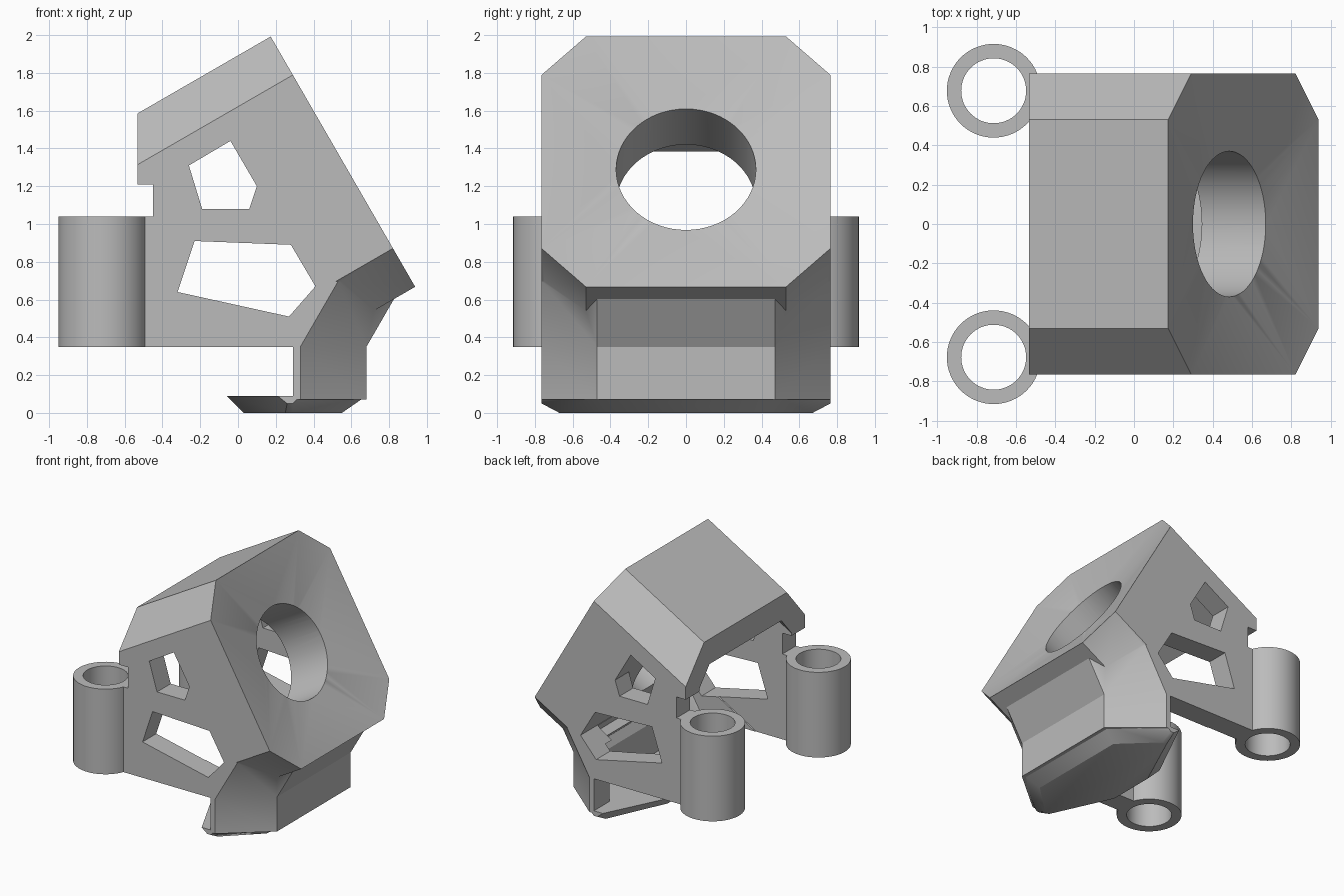
import bpy, bmesh, math
from mathutils import Vector

cube = bpy.data.objects.get("Cube")
if cube:
    bpy.data.objects.remove(cube, do_unlink=True)

grey = bpy.data.materials.new("light grey plastic")
grey.use_nodes = True
colour = (0.5, 0.5, 0.5, 1)
grey.diffuse_color = colour
grey.node_tree.nodes["Principled BSDF"].inputs["Base Color"].default_value = colour

# Tilted frame of the front plate: NORMAL faces out, DOWN runs down the plate
NORMAL = Vector((math.cos(math.radians(30)), 0, 0.5))
DOWN = Vector((0.5, 0, -NORMAL.x))
FACE, DISH, PLATE_BACK = 1.146, 1.064, 0.687
MID = -0.874


def hull(name, points):
    bm = bmesh.new()
    for p in points:
        bm.verts.new(p)
    bmesh.ops.convex_hull(bm, input=bm.verts)
    loose = [v for v in bm.verts if not v.link_faces]
    bmesh.ops.delete(bm, geom=loose, context='VERTS')
    bmesh.ops.dissolve_limit(bm, angle_limit=0.002, verts=bm.verts, edges=bm.edges)
    bmesh.ops.recalc_face_normals(bm, faces=bm.faces)
    mesh = bpy.data.meshes.new(name)
    bm.to_mesh(mesh)
    bm.free()
    ob = bpy.data.objects.new(name, mesh)
    mesh.materials.append(grey)
    bpy.context.collection.objects.link(ob)
    return ob


def boolean(ob, other, operation='DIFFERENCE'):
    mod = ob.modifiers.new("cut", 'BOOLEAN')
    mod.operation, mod.object, mod.solver = operation, other, 'EXACT'
    bpy.context.view_layer.objects.active = ob
    bpy.ops.object.modifier_apply(modifier=mod.name)
    bpy.data.objects.remove(other, do_unlink=True)


def smooth(ob):
    bpy.ops.object.select_all(action='DESELECT')
    ob.select_set(True)
    bpy.context.view_layer.objects.active = ob
    bpy.ops.object.shade_smooth_by_angle(angle=math.radians(28))


def tilted(depth, y, down):
    return NORMAL * depth + DOWN * (MID + down) + Vector((0, y, 0))


def octagon(depth, half, chamfer):
    short = half - chamfer
    return [tilted(depth, sy * a, sd * b) for sy in (-1, 1) for sd in (-1, 1)
            for a, b in ((half, short), (short, half))]


def disc(depth, radius, n=64):
    return [tilted(depth, radius * math.cos(math.tau * i / n),
                   radius * math.sin(math.tau * i / n)) for i in range(n)]


def mirrored(points):
    return [(x, s * y, z) for x, y, z in points for s in (-1, 1)]


def box(x0, x1, z0, z1):
    return hull("box_cutter", [(x, y, z) for x in (x0, x1) for y in (-2, 2) for z in (z0, z1)])


def neck(name, side, front, z0, side_rise, front_rise):
    """Chamfered neck in two sections: upright, then leaning along the plate."""
    def ring(z, a, b):
        up = lambda p, s: (p[0] + 0.5 * s, p[1], z + NORMAL.x * s)
        return mirrored([(-0.7, side[1], z + NORMAL.x * a), up(side, a), up(front, b)])
    knee = 0.35
    return (hull(name + "_lower", ring(z0, 0, 0) + ring(knee, 0, 0)),
            hull(name + "_upper", ring(knee, 0, 0) + ring(knee, side_rise, front_rise)))


# Housing: tilted eight-sided block joined to the neck
housing = hull("housing", octagon(FACE, 0.765, 0.235) + octagon(-0.7, 0.765, 0.235))
for part in neck("neck", (0.33, 0.765), (0.68, 0.47), 0.07, 0.4, 0.4):
    boolean(housing, part, 'UNION')

# Hollow interior, open at the rear and underneath
boolean(housing, hull("cavity", octagon(PLATE_BACK, 0.59, 0.13) + octagon(-1, 0.59, 0.13)))
for part in neck("neck_cavity", (0.265, 0.585), (0.5, 0.385), 0.08, 0.24, 0.08):
    boolean(housing, part)

# Dished front face and round opening
boolean(housing, hull("dish", disc(DISH, 0.37) + octagon(FACE, 0.765, 0.235)
                      + octagon(1.2, 0.95, 0.29)))
boolean(housing, hull("opening", disc(0.6, 0.37) + disc(1.12, 0.37)))

# Trim the rear, underside and the slots above the posts
boolean(housing, box(-3, -0.533, -2, 3))
boolean(housing, box(-3, 0.29, -2, 0.35))
boolean(housing, box(-3, -0.45, 1.04, 1.21))

# Side windows through both walls
upper_window = [(-0.26, 1.31), (-0.04, 1.44), (0.1, 1.2), (0.06, 1.08), (-0.19, 1.08)]
lower_window = [(-0.32, 0.64), (-0.23, 0.91), (0.28, 0.89), (0.41, 0.67), (0.27, 0.51)]
for outline in (upper_window, lower_window):
    boolean(housing, hull("window", [(x, y, z) for x, z in outline for y in (-2, 2)]))
smooth(housing)

# Bevelled foot plate
foot = hull("foot_plate", mirrored([
    (-0.06, 0.22, 0.09), (0.21, 0.765, 0.09), (0.33, 0.765, 0.09), (0.68, 0.47, 0.09),
    (0.26, 0.765, 0.05), (0.29, 0.765, 0.05),
    (0.03, 0.19, 0), (0.25, 0.67, 0), (0.29, 0.67, 0), (0.55, 0.42, 0)]))
smooth(foot)


# Tubular posts at the rear corners
def post_cylinder(name, y, radius, z0, z1, n=64):
    return hull(name, [(-0.713 + radius * math.cos(math.tau * i / n),
                        y + radius * math.sin(math.tau * i / n), z)
                       for i in range(n) for z in (z0, z1)])


for label, y in (("front", -0.677), ("back", 0.677)):
    post = post_cylinder(label + "_post", y, 0.238, 0.35, 1.04)
    boolean(post, post_cylinder("bore", y, 0.165, 0.2, 1.2))
    smooth(post)
